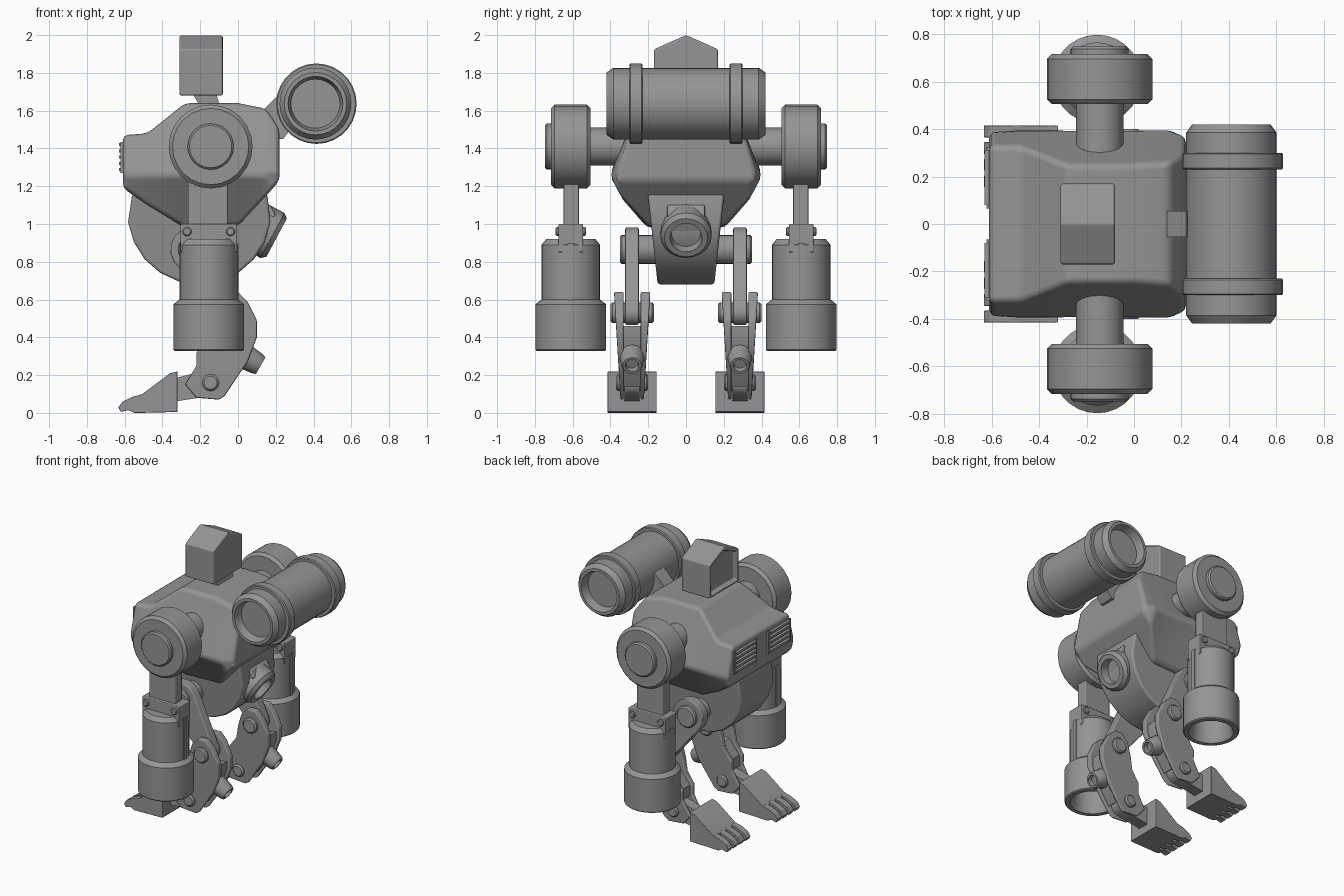
import bpy, bmesh
from math import cos, sin, pi, atan2
from mathutils import Vector

cube = bpy.data.objects.get("Cube")
if cube:
    bpy.data.objects.remove(cube)

GREY = (0.3, 0.3, 0.3, 1)
grey = bpy.data.materials.new("plain_grey")
grey.use_nodes = True
grey.diffuse_color = GREY
grey.node_tree.nodes["Principled BSDF"].inputs["Base Color"].default_value = GREY


def finish(name, bm, bevel=0.0, mirror=False):
    """Turn a bmesh into a shaded object, optionally bevelled and mirrored over y."""
    bmesh.ops.recalc_face_normals(bm, faces=bm.faces)
    mesh = bpy.data.meshes.new(name)
    bm.to_mesh(mesh)
    bm.free()
    mesh.materials.append(grey)
    ob = bpy.data.objects.new(name, mesh)
    bpy.context.collection.objects.link(ob)
    bpy.ops.object.select_all(action='DESELECT')
    ob.select_set(True)
    bpy.context.view_layer.objects.active = ob
    bpy.ops.object.shade_smooth_by_angle(angle=0.6)
    if bevel:
        m = ob.modifiers.new("bevel", 'BEVEL')
        m.width, m.segments, m.harden_normals = bevel, 2, True
        m.limit_method, m.angle_limit = 'ANGLE', 0.45
    if mirror:
        m = ob.modifiers.new("mirror", 'MIRROR')
        m.use_axis = (False, True, False)
    return ob


def rings_mesh(rings):
    """Skin a list of closed rings and cap both ends."""
    bm = bmesh.new()
    vs = [[bm.verts.new(p) for p in ring] for ring in rings]
    n = len(vs[0])
    for a, b in zip(vs, vs[1:]):
        for i in range(n):
            j = (i + 1) % n
            bm.faces.new((a[i], a[j], b[j], b[i]))
    bm.faces.new(vs[0])
    bm.faces.new(vs[-1])
    return bm


def prism(name, pts, y0, y1, bevel=0.0, mirror=False):
    """Extrude an xz outline in y; the limits may depend on z."""
    f0 = y0 if callable(y0) else lambda z: y0
    f1 = y1 if callable(y1) else lambda z: y1
    rings = [[(x, f(z), z) for x, z in pts] for f in (f0, f1)]
    return finish(name, rings_mesh(rings), bevel, mirror)


def box(name, x, y, z, bevel=0.0, mirror=False):
    pts = [(x[0], z[0]), (x[1], z[0]), (x[1], z[1]), (x[0], z[1])]
    return prism(name, pts, y[0], y[1], bevel, mirror)


def lathe(name, profile, origin, axis, mirror=False, n=24, bevel=0.0):
    """Revolve (radius, distance) pairs around an axis."""
    q = Vector((0, 0, 1)).rotation_difference(Vector(axis))
    o = Vector(origin)
    rings = [[o + q @ Vector((r * cos(2 * pi * i / n), r * sin(2 * pi * i / n), t))
              for i in range(n)] for r, t in profile]
    return finish(name, rings_mesh(rings), bevel, mirror)


def pin(name, x, z, r, y0, y1, mirror=True, n=20, c=0.01):
    """Chamfered cylinder lying along y."""
    prof = [(r - c, y0), (r, y0 + c), (r, y1 - c), (r - c, y1)]
    return lathe(name, prof, (x, 0, z), (0, 1, 0), mirror, n)


def link_outline(p, rp, q, rq, n=8):
    """Outline of a tapered link with round ends."""
    a = atan2(q[1] - p[1], q[0] - p[0])
    out = []
    for c, r, s in ((p, rp, a + pi / 2), (q, rq, a - pi / 2)):
        out += [(c[0] + r * cos(s + pi * i / n), c[1] + r * sin(s + pi * i / n))
                for i in range(n + 1)]
    return out


# Torso: sections along x as (x, top z, top width, mid width, low z, low width)
sections = [(-0.61, 1.47, 0.33, 0.39, 1.19, 0.37), (-0.48, 1.48, 0.33, 0.40, 1.10, 0.32),
            (-0.28, 1.64, 0.25, 0.40, 0.98, 0.21), (0.00, 1.64, 0.25, 0.40, 0.99, 0.21),
            (0.15, 1.61, 0.26, 0.40, 1.15, 0.36), (0.22, 1.50, 0.31, 0.37, 1.23, 0.35)]
rings = []
for x, zt, wt, wm, zb, wb in sections:
    half = [(wt, zt), (wm, 1.26), (wb, zb)]
    rings.append([(x, y, z) for y, z in half] + [(x, -y, z) for y, z in reversed(half)])
finish("torso", rings_mesh(rings), 0.03)

# Chest vents: frames with slats
for i in range(5):
    z = 1.28 + i * 0.033
    box("vent_slat", (-0.63, -0.59), (0.08, 0.31), (z, z + 0.016), 0, True)
for y in (0.065, 0.31):
    box("vent_frame", (-0.622, -0.59), (y, y + 0.015), (1.27, 1.435), 0, True)

# Head with recessed visor
pent = [(-0.17, 1.68), (0.17, 1.68), (0.17, 1.925), (0, 2.0), (-0.17, 1.925)]
bm = rings_mesh([[(x, y, z) for y, z in pent] for x in (-0.31, -0.08)])
bm.faces.ensure_lookup_table()
bmesh.ops.recalc_face_normals(bm, faces=bm.faces)
visor = [f for f in bm.faces if f.calc_center_median().x < -0.3]
bmesh.ops.inset_region(bm, faces=visor, thickness=0.03)
bmesh.ops.inset_region(bm, faces=visor, thickness=0.005, depth=-0.03)
finish("head", bm, 0.012)
prism("neck", [(-0.25, 1.71), (-0.19, 1.6), (-0.09, 1.6), (-0.12, 1.71)], -0.09, 0.09)

# Pelvis: rounded wedge, narrower at the bottom
arc = [(-0.205 + 0.38 * cos(a), 1.06 + 0.38 * sin(a))
       for a in [pi * (0.95 + 1.1 * i / 12) for i in range(13)]]
arc = [(-0.56, 1.16)] + arc[1:-1] + [(0.155, 1.16)]
prism("pelvis", arc, lambda z: -0.15 - 0.11 * (z - 0.68),
      lambda z: 0.15 + 0.11 * (z - 0.68), 0.015)

# Rear nozzle
lathe("rear_nozzle", [(0.135, -0.18), (0.135, -0.02), (0.115, 0.005), (0.085, 0.005),
                      (0.075, -0.06)], (0.2, 0, 0.93), (0.88, 0, -0.47), n=20)
prism("nozzle_mount", [(0.0, 1.13), (0.17, 1.1), (0.2, 1.05), (0.1, 0.84), (0.0, 0.8)],
      -0.1, 0.1, 0.01)

# Back cannon
half = [(0.13, 0.36), (0.145, 0.42), (0.165, 0.42), (0.19, 0.385)]
lathe("cannon_barrel", [(r, -t) for r, t in half] + half[::-1],
      (0.41, 0, 1.637), (0, 1, 0), n=28)
pin("cannon_band", 0.415, 1.637, 0.213, 0.23, 0.3, n=28, c=0.006)
prism("cannon_strut", [(0.06, 1.53), (0.22, 1.69), (0.32, 1.56), (0.24, 1.45), (0.12, 1.45)],
      -0.055, 0.055)

# Shoulders
SX, SZ = -0.145, 1.41
pin("shoulder_axle", SX, SZ, 0.1, 0.2, 0.53)
pin("shoulder_drum", SX, SZ, 0.222, 0.505, 0.715, n=24, c=0.02)
pin("shoulder_cap", SX, SZ, 0.122, 0.7, 0.747, n=24)

# Arms
AX, AY = -0.155, 0.61
box("upper_arm", (-0.265, -0.055), (0.567, 0.648), (0.95, 1.3), 0.006, True)
box("elbow_clamp", (-0.305, -0.005), (0.545, 0.675), (0.85, 1.0), 0.006, True)
for x in (-0.27, -0.04):
    pin("elbow_bolt", x, 0.96, 0.024, 0.53, 0.69, n=12, c=0.006)
lathe("forearm", [(0.13, 0.92), (0.155, 0.89), (0.155, 0.6), (0.187, 0.575), (0.187, 0.335),
                  (0.18, 0.328), (0.15, 0.328), (0.135, 0.36), (0.125, 0.52)],
      (AX, AY, 0), (0, 0, 1), True, 28)
box("forearm_rib", (-0.31, 0.003), (0.595, 0.625), (0.58, 0.9), 0, True)

# Hips and thighs
HIP, KNEE, ANKLE = (-0.24, 0.865), (-0.03, 0.53), (-0.145, 0.16)
pin("hip_axle", HIP[0], HIP[1], 0.077, 0.1, 0.35)
prism("thigh", link_outline(HIP, 0.118, KNEE, 0.065), 0.25, 0.322, 0.008, True)

# Lower legs: two side plates around a core
LEG_Y = 0.285
front = [(-0.22, 0.32), (-0.16, 0.4), (-0.14, 0.5), (-0.11, 0.59), (-0.06, 0.64)]
back = [(0.0, 0.64), (0.05, 0.59), (0.1, 0.49), (0.1, 0.4), (0.05, 0.27), (-0.07, 0.09),
        (-0.1, 0.07), (-0.22, 0.08), (-0.28, 0.15), (-0.22, 0.25)]


def flare(z):
    return 0.062 + 0.06 * (z - 0.07)


for s in (-1, 1):
    prism("shin_plate", front + back, LEG_Y + s * 0.045,
          lambda z: LEG_Y + s * flare(z), 0.008, True)
prism("shin_core", [(-0.2, 0.32), (-0.12, 0.42), (0.0, 0.44), (0.08, 0.46), (0.08, 0.4),
                    (0.03, 0.27), (-0.06, 0.14), (-0.2, 0.24)],
      LEG_Y - 0.047, LEG_Y + 0.047, 0, True)
pin("knee_pin", KNEE[0], KNEE[1], 0.055, LEG_Y - 0.115, LEG_Y + 0.115)
pin("ankle_pin", ANKLE[0], ANKLE[1], 0.045, LEG_Y - 0.085, LEG_Y + 0.085, n=12)
lathe("calf_nozzle", [(0.07, -0.12), (0.058, -0.02), (0.05, 0), (0.036, 0), (0.032, -0.03)],
      (0.12, LEG_Y, 0.25), (0.87, 0, -0.5), True, 16)

# Ankles and feet
prism("ankle_link", link_outline((-0.34, 0.12), 0.06, ANKLE, 0.07),
      LEG_Y - 0.04, LEG_Y + 0.04, 0, True)
prism("foot", [(-0.32, 0.005), (-0.32, 0.22), (-0.36, 0.21), (-0.52, 0.09), (-0.52, 0.0)],
      0.155, 0.415, 0.004, True)
for i in range(4):
    y = 0.155 + i * 0.07
    prism("toe", [(-0.51, 0), (-0.51, 0.098), (-0.56, 0.085), (-0.61, 0.06), (-0.633, 0.03),
                  (-0.62, 0.005), (-0.58, 0.015), (-0.55, 0)], y, y + 0.05, 0.003, True)
